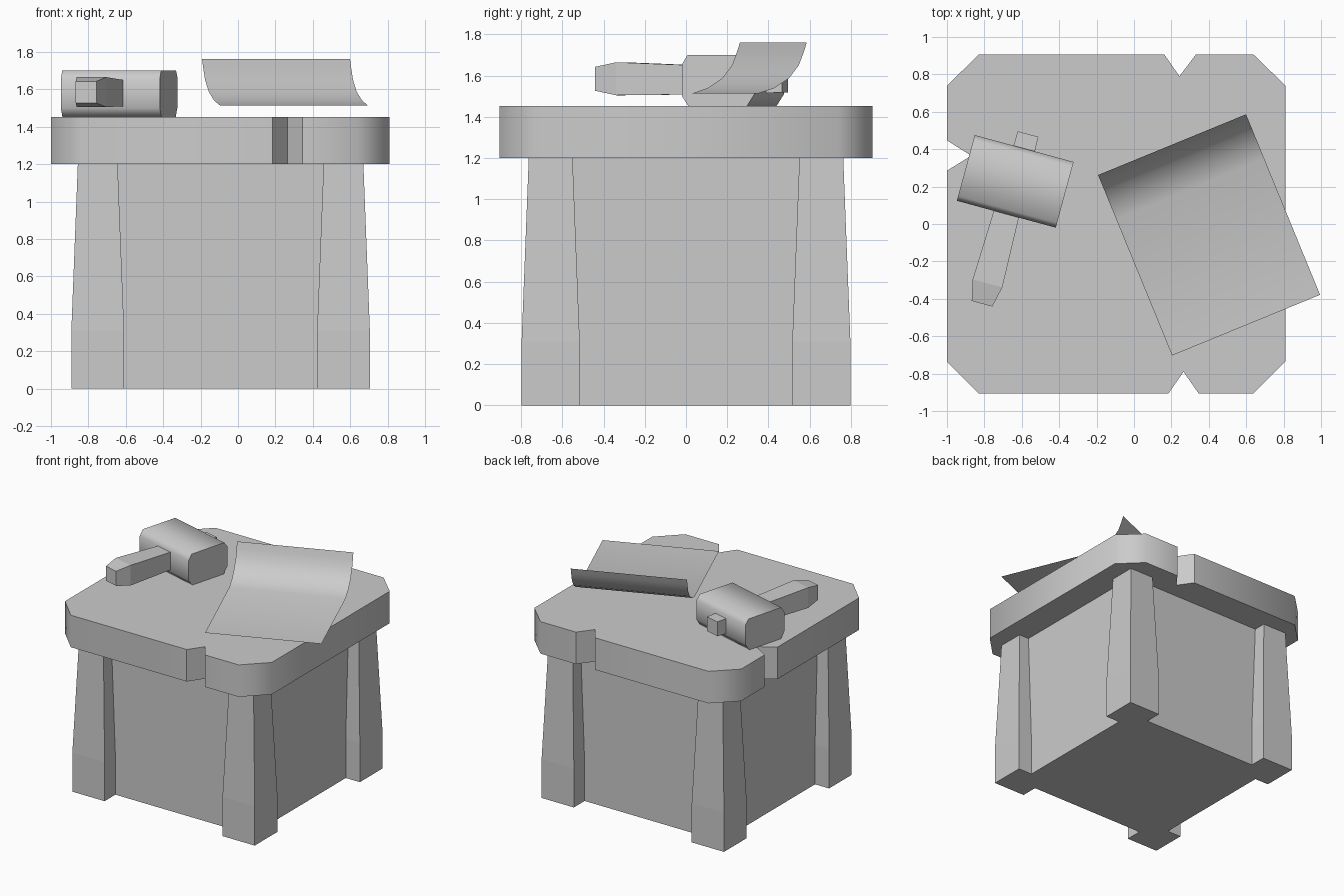
import bpy, bmesh, math
from mathutils import Matrix, Vector

if "Cube" in bpy.data.objects:
    bpy.data.objects.remove(bpy.data.objects["Cube"])


def loft(name, rings, matrix=None, smooth=None, caps=True, closed=True):
    """Skin a list of equal-length point rings into one object."""
    bm = bmesh.new()
    vs = [[bm.verts.new(p) for p in r] for r in rings]
    n = len(rings[0])
    for a, b in zip(vs, vs[1:]):
        for i in range(n if closed else n - 1):
            j = (i + 1) % n
            bm.faces.new((a[i], a[j], b[j], b[i]))
    if caps:
        bm.faces.new(vs[0][::-1])
        bm.faces.new(vs[-1])
    if matrix:
        bm.transform(matrix)
    bmesh.ops.recalc_face_normals(bm, faces=bm.faces)
    me = bpy.data.meshes.new(name)
    bm.to_mesh(me)
    bm.free()
    ob = bpy.data.objects.new(name, me)
    bpy.context.collection.objects.link(ob)
    if smooth:
        bpy.ops.object.select_all(action='DESELECT')
        ob.select_set(True)
        bpy.context.view_layer.objects.active = ob
        bpy.ops.object.shade_smooth_by_angle(angle=math.radians(smooth))
    return ob


def rect(cx, cy, hx, hy, z):
    return [(cx - hx, cy - hy, z), (cx + hx, cy - hy, z),
            (cx + hx, cy + hy, z), (cx - hx, cy + hy, z)]


CX = -0.093  # centre line of the bench

# Body box
loft("body", [rect(CX, 0, 0.675, 0.663, z) for z in (0, 1.21)])

# Four legs, straight foot then a taper to the top
for sx, side in ((-1, "left"), (1, "right")):
    for sy, end in ((-1, "front"), (1, "back")):
        loft(f"{end}_{side}_leg",
             [rect(CX + sx * 0.657, sy * 0.657, h, h, z)
              for z, h in ((0, 0.141), (0.31, 0.141), (1.21, 0.106))])

# Worktop slab with cut corners and three notches
outline = [(-0.83, 0.905), (-1, 0.74), (-1, 0.447), (-0.87, 0.365), (-1, 0.285),
           (-1, -0.735), (-0.83, -0.905), (0.185, -0.905), (0.265, -0.79),
           (0.345, -0.905), (0.64, -0.905), (0.81, -0.735), (0.81, 0.74),
           (0.64, 0.905), (0.33, 0.905), (0.243, 0.79), (0.163, 0.905)]
loft("worktop", [[(x, y, z) for x, y in outline] for z in (1.2, 1.453)], smooth=50)

# Mallet head, chamfered block along local x
mallet = Matrix.Translation((-0.635, 0.228, 0)) @ Matrix.Rotation(math.radians(-15.2), 4, 'Z')
section = [(-0.15, 1.453), (0.145, 1.453), (0.182, 1.51), (0.182, 1.66),
           (0.15, 1.70), (-0.155, 1.70), (-0.182, 1.655), (-0.182, 1.50)]
loft("mallet_head", [[(x, y, z) for y, z in section] for x in (-0.274, 0.274)],
     mallet, smooth=60)

# Mallet handle: swollen grip tapering through the head
stations = [(-0.678, 0.057, 0.058, 1.585), (-0.565, 0.082, 0.08, 1.585),
            (-0.2, 0.07, 0.071, 1.58), (0.262, 0.057, 0.057, 1.575)]
loft("mallet_handle",
     [[(-w, y, z - h), (w, y, z - h), (w, y, z + h), (-w, y, z + h)]
      for y, w, h, z in stations], mallet)

# Paper sheet with one curled edge
origin = Vector((-0.192, 0.262, 0))
sheet = Matrix.Translation(origin) @ Matrix.Rotation(math.radians(22.3), 4, 'Z')
curl = [(0, 1.762), (0.016, 1.714), (0.042, 1.65), (0.094, 1.587),
        (0.17, 1.54), (0.255, 1.513), (1.043, 1.513)]
loft("paper_sheet", [[(x, -v, z) for v, z in curl] for x in (0, 0.855)],
     sheet, smooth=60, caps=False, closed=False)
